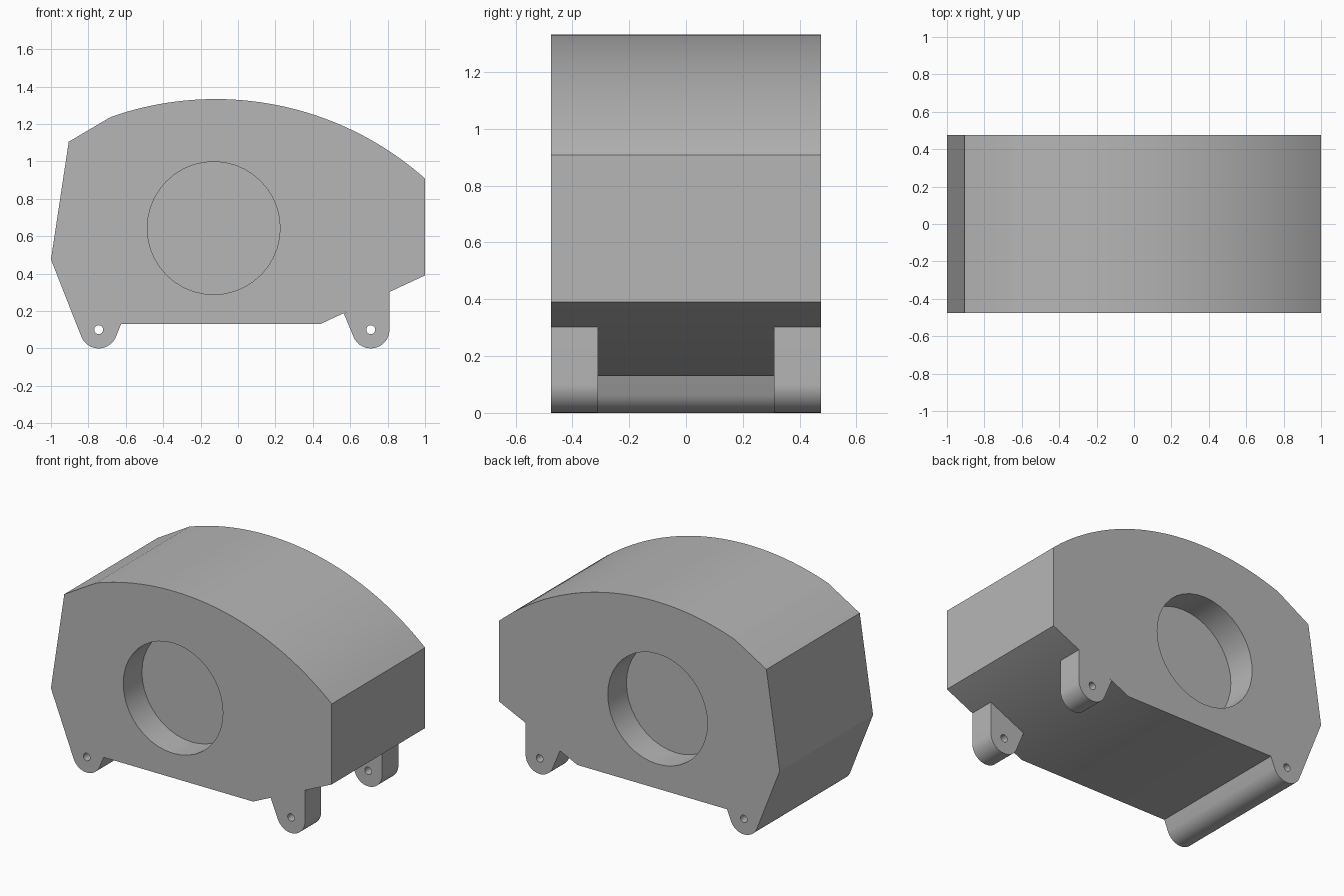
import bpy
import bmesh
from math import radians, sin, cos, atan2, acos, asin, hypot

cube = bpy.data.objects.get("Cube")
if cube:
    bpy.data.objects.remove(cube, do_unlink=True)

HALF = 0.475        # half depth of the block
LUG_IN = 0.31       # inner face of the lugs
FOOT = (-0.745, 0.1)
LUG = (0.71, 0.1)
FOOT_R = 0.1
PIN_R = 0.024

grey = bpy.data.materials.new("plain grey")
grey.use_nodes = True
colour = (0.47, 0.47, 0.47, 1)
grey.diffuse_color = colour
grey.node_tree.nodes["Principled BSDF"].inputs["Base Color"].default_value = colour


def arc(centre, r, a0, a1, n):
    return [(centre[0] + r * cos(a0 + (a1 - a0) * i / n),
             centre[1] + r * sin(a0 + (a1 - a0) * i / n)) for i in range(n + 1)]


def tangent(point, centre, r, side):
    """Angle on the circle touched by a line from the point."""
    dx, dz = point[0] - centre[0], point[1] - centre[1]
    return atan2(dz, dx) + side * acos(r / hypot(dx, dz))


def prism(name, outline, y0, y1):
    """Extrude an x-z outline along y."""
    bm = bmesh.new()
    face = bm.faces.new([bm.verts.new((x, y0, z)) for x, z in outline])
    new = bmesh.ops.extrude_face_region(bm, geom=[face])["geom"]
    bmesh.ops.translate(bm, vec=(0, y1 - y0, 0),
                        verts=[v for v in new if isinstance(v, bmesh.types.BMVert)])
    bmesh.ops.recalc_face_normals(bm, faces=bm.faces)
    mesh = bpy.data.meshes.new(name)
    bm.to_mesh(mesh)
    bm.free()
    mesh.materials.append(grey)
    obj = bpy.data.objects.new(name, mesh)
    bpy.context.collection.objects.link(obj)
    return obj


def cut_round(obj, centre, r, y0, y1, n):
    """Cut a round hole along y and remove the cutter."""
    cutter = prism("cutter", arc(centre, r, 0, radians(360), n)[:-1], y0, y1)
    cutter.hide_render = True
    mod = obj.modifiers.new("hole", "BOOLEAN")
    mod.operation = "DIFFERENCE"
    mod.solver = "EXACT"
    mod.object = cutter
    bpy.context.view_layer.objects.active = obj
    bpy.ops.object.modifier_apply(modifier=mod.name)
    bpy.data.objects.remove(cutter, do_unlink=True)


# Body with its full-width rear foot and arched top
left_corner, foot_corner = (-1, 0.475), (-0.625, 0.13)
a0 = tangent(left_corner, FOOT, FOOT_R, 1)
a1 = tangent(foot_corner, FOOT, FOOT_R, -1) + radians(360)
top_r = 1.688
top_c = (-0.12, 1.333 - top_r)
b0 = acos((1 - top_c[0]) / top_r)
b1 = radians(90) + asin(0.56 / top_r)
outline = ([left_corner] + arc(FOOT, FOOT_R, a0, a1, 20)
           + [foot_corner, (0.44, 0.13), (1, 0.39)]
           + arc(top_c, top_r, b0, b1, 40) + [(-0.905, 1.105)])
body = prism("body", outline, -HALF, HALF)

# Round recess in each side, and the pin hole in the foot
for s in (-1, 1):
    cut_round(body, (-0.13, 0.643), 0.355, s * (HALF - 0.19), s * (HALF + 0.1), 40)
cut_round(body, FOOT, PIN_R, -0.6, 0.6, 16)

# Pair of lugs under the sloping end
inner_corner = (0.565, 0.188)
c0 = tangent(inner_corner, LUG, FOOT_R, 1)
lug_outline = ([inner_corner] + arc(LUG, FOOT_R, c0, radians(360), 20)
               + [(0.81, 0.302)])
parts = [body]
for side, s in (("front", -1), ("back", 1)):
    lug = prism(side + "_lug", lug_outline, s * LUG_IN, s * HALF)
    cut_round(lug, LUG, PIN_R, s * 0.2, s * 0.6, 16)
    parts.append(lug)

# Smooth the curves, keep the edges crisp
for obj in parts:
    bpy.ops.object.select_all(action="DESELECT")
    obj.select_set(True)
    bpy.context.view_layer.objects.active = obj
    bpy.ops.object.shade_smooth_by_angle(angle=radians(25))
